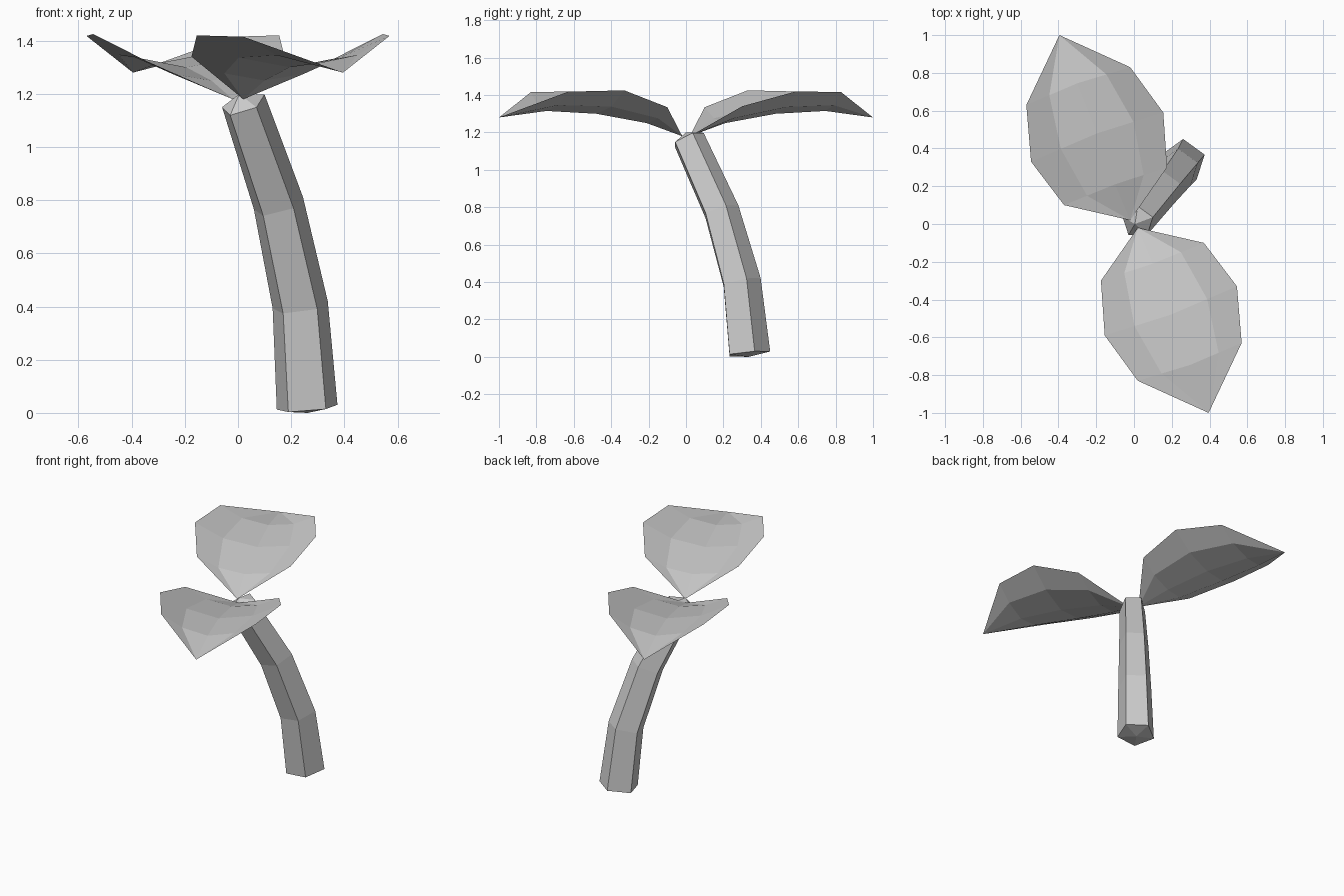
import bpy, math

if "Cube" in bpy.data.objects:
    bpy.data.objects.remove(bpy.data.objects["Cube"])

grey = bpy.data.materials.new("light grey")
grey.diffuse_color = (0.6, 0.6, 0.6, 1)
grey.use_nodes = True
grey.node_tree.nodes["Principled BSDF"].inputs["Base Color"].default_value = grey.diffuse_color


def make(name, verts, faces):
    me = bpy.data.meshes.new(name)
    me.from_pydata(verts, [], faces)
    me.materials.append(grey)
    ob = bpy.data.objects.new(name, me)
    bpy.context.collection.objects.link(ob)
    return ob


# Stem: tapering, tilted pentagon rings (x, y, z, radius, slope x, slope y)
rings = [(0.26, 0.33, 0.018, 0.12, 0.08, 0.094),
         (0.234, 0.29, 0.40, 0.109, 0.13, 0.2),
         (0.152, 0.183, 0.78, 0.097, 0.25, 0.31),
         (0.02, 0.01, 1.163, 0.084, 0.30, 0.42)]
verts, faces = [], []
for x, y, z, r, sx, sy in rings:
    for i in range(5):
        a = math.radians(90 + 72 * i)
        dx, dy = r * math.cos(a), r * math.sin(a)
        verts.append((x + dx, y + dy, z + sx * dx + sy * dy))
verts += [(0.262, 0.335, 0.0), (0.005, 0.0, 1.2)]
for i in range(5):
    j = (i + 1) % 5
    for k in (0, 5, 10):
        faces.append((k + i, k + j, k + 5 + j, k + 5 + i))
    faces.append((j, i, 20))
    faces.append((15 + i, 15 + j, 21))
make("stem", verts, faces)

# Leaf: three cupped cross rows (left rim, keel, right rim) between base and tip
rows = [((-0.175, -0.30, 1.34), (0.10, -0.21, 1.25), (0.37, -0.10, 1.335)),
        ((-0.155, -0.59, 1.42), (0.195, -0.48, 1.30), (0.545, -0.33, 1.425)),
        ((0.02, -0.83, 1.415), (0.30, -0.745, 1.315), (0.57, -0.63, 1.418))]


def between(keel, rim):
    t = 0.55
    return tuple(k + (m - k) * f for k, m, f in zip(keel, rim, (t, t, t * t)))


verts = []
for left, keel, right in rows:
    verts += [left, between(keel, left), keel, between(keel, right), right]
verts += [(0.02, -0.02, 1.18), (0.395, -1.0, 1.28)]
faces = []
for i in range(4):
    faces.append((15, i, i + 1))
    faces.append((10 + i, 16, 11 + i))
    for k in (0, 5):
        faces.append((k + i, k + 5 + i, k + 6 + i, k + 1 + i))

# Two leaves, the second turned half way round
for name, s in (("front_leaf", 1), ("back_leaf", -1)):
    make(name, [(s * x, s * y, z) for x, y, z in verts], faces)
